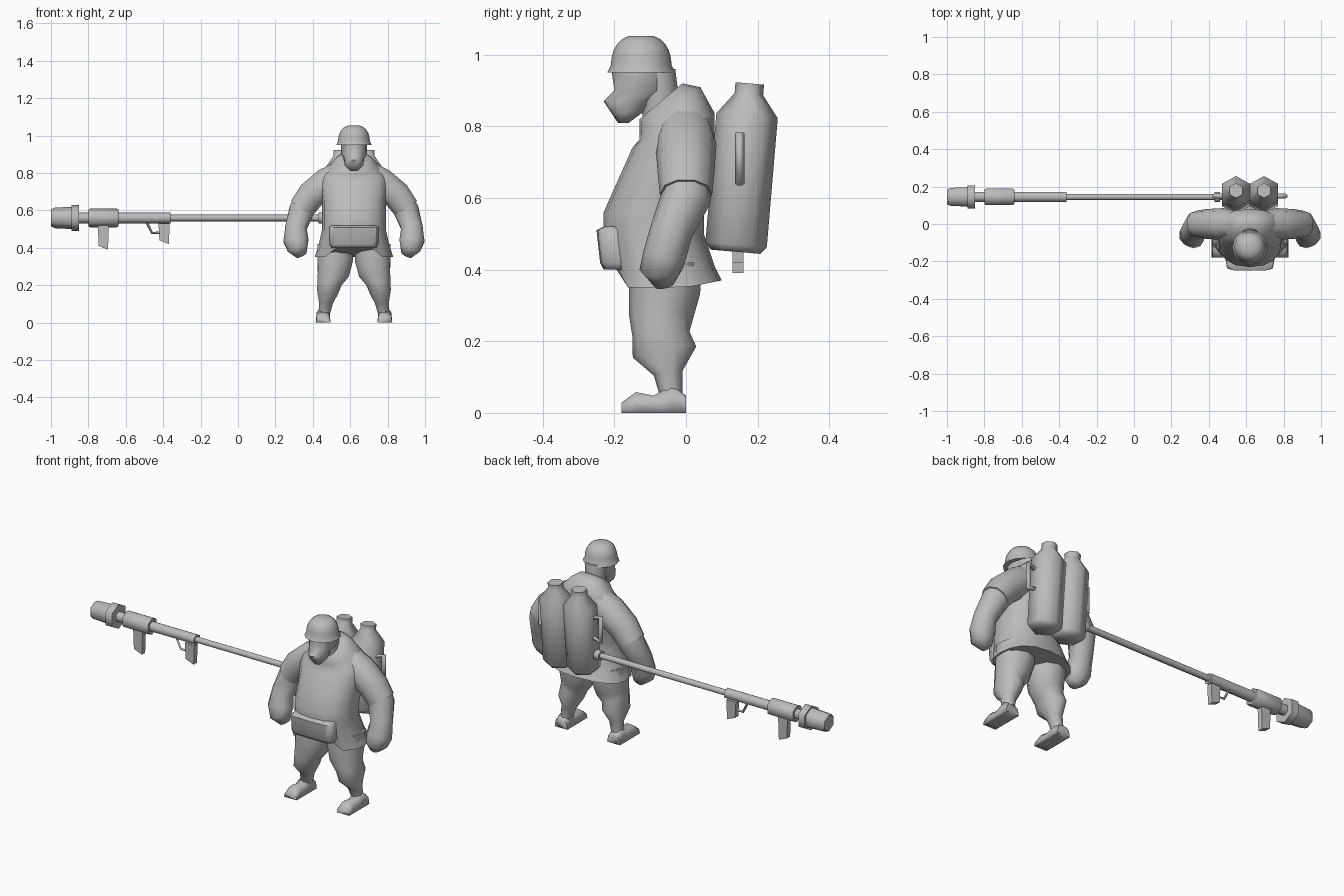
import bpy, bmesh
from math import sin, cos, pi, radians
from mathutils import Vector, Matrix

if "Cube" in bpy.data.objects:
    bpy.data.objects.remove(bpy.data.objects["Cube"])

FIGURE_X = .62     # the figure stands at one end of its long lance
X, Y, Z = Vector((1, 0, 0)), Vector((0, 1, 0)), Vector((0, 0, 1))

colour = (.5, .5, .5, 1)
grey = bpy.data.materials.new("plain grey")
grey.use_nodes = True
grey.diffuse_color = colour
grey.node_tree.nodes["Principled BSDF"].inputs["Base Color"].default_value = colour


def ring(centre, u, v, sides, power=1, turn=0):
    """Closed loop around the centre; a power below one makes it boxier."""
    def soft(value):
        return abs(value) ** power * (1 if value >= 0 else -1)
    angles = [2 * pi * i / sides + turn for i in range(sides)]
    return [Vector(centre) + u * soft(cos(a)) + v * soft(sin(a)) for a in angles]


def loft(name, rings, mirrored=False, origin_x=FIGURE_X):
    """Skin a row of loops, cap both ends, shade, and mirror if paired."""
    bm = bmesh.new()
    loops = [[bm.verts.new(point) for point in loop] for loop in rings]
    for lower, upper in zip(loops, loops[1:]):
        for i in range(len(lower)):
            bm.faces.new((lower[i - 1], lower[i], upper[i], upper[i - 1]))
    bm.faces.new(loops[0])
    bm.faces.new(loops[-1])
    bmesh.ops.recalc_face_normals(bm, faces=bm.faces)
    mesh = bpy.data.meshes.new(name)
    bm.to_mesh(mesh)
    bm.free()
    mesh.materials.append(grey)
    part = bpy.data.objects.new(name, mesh)
    part.location.x = origin_x
    bpy.context.collection.objects.link(part)
    bpy.ops.object.select_all(action='DESELECT')
    part.select_set(True)
    bpy.context.view_layer.objects.active = part
    bpy.ops.object.shade_smooth_by_angle(angle=radians(65))
    if mirrored:
        part.modifiers.new("other_side", 'MIRROR').use_mirror_merge = False
    return part


def stack(name, rows, sides=12, power=1, tilt=0):
    """Level loops from (height, front, back, half width); tilt slants those above the chest."""
    rings = []
    for height, front, back, width in rows:
        depth = (back - front) / 2
        slope = max(0, height - .75) * tilt
        rings.append(ring((0, front + depth, height), X * width, (Y + Z * slope) * depth, sides, power))
    return loft(name, rings)


def limb(name, rows, sides=10, turn=0, **options):
    """Tube through (x, y, z, radius, optional depth), square to its path."""
    points = [Vector(row[:3]) for row in rows]
    rings = []
    for i, (point, row) in enumerate(zip(points, rows)):
        course = points[min(i + 1, len(points) - 1)] - points[max(i - 1, 0)]
        across = Y.cross(course).normalized()
        along = course.cross(across).normalized()
        rings.append(ring(point, along * row[-1], across * row[3], sides, .95, turn))
    return loft(name, rings, **options)


# Coat: flared hem, raised at the front opening and falling lower there than behind
coat = stack("coat", [(.35, -.2, .1, .21), (.41, -.21, .08, .19), (.5, -.23, .05, .17), (.56, -.23, .05, .17),
                      (.65, -.19, .07, .17), (.74, -.15, .08, .18), (.8, -.13, .08, .17),
                      (.85, -.13, .04, .11), (.87, -.13, -.01, .08)], sides=16, power=.85, tilt=7)
hem = [v for v in coat.data.vertices if v.co.z < .36]
for v in hem:
    in_opening = v.co.y < -.1 and abs(v.co.x) < .12
    v.co.z = .4 if in_opening else v.co.z + max(0, v.co.y) * .2

# Neck, masked head and pouch on the belly
stack("neck", [(.8, -.12, -.01, .05), (.96, -.13, -.03, .06)])
stack("masked_head", [(.81, -.19, -.16, .02), (.84, -.21, -.12, .05), (.87, -.23, -.08, .05),
                      (.9, -.2, -.05, .07), (.97, -.21, -.04, .07)])
stack("belly_pouch", [(.4, -.23, -.15, .12), (.42, -.24, -.14, .13), (.51, -.25, -.14, .13),
                      (.52, -.23, -.15, .12)], power=.4)

# Helmet: a dome over a flared brim
dome = [(.97 + .086 * sin(a), .085 * cos(a) ** .7) for a in (i * pi / 12 for i in range(6))]
stack("helmet", [(height, -.125 - radius, -.125 + radius, radius) for height, radius in [(.95, .095)] + dome])

# Sleeves, forearms with fists, and baggy legs gathered above the boots
limb("sleeves", [(.07, 0, .8, .07), (.14, 0, .75, .085), (.23, 0, .68, .08), (.28, 0, .61, .073)], mirrored=True)
limb("forearms", [(.26, 0, .64, .07), (.28, 0, .6, .07), (.31, -.04, .51, .06), (.31, -.06, .44, .07, .06),
                  (.3, -.07, .4, .06), (.28, -.06, .36, .03)], mirrored=True)
limb("legs", [(.1, -.06, .42, .1), (.1, -.06, .34, .1), (.11, -.07, .27, .09), (.13, -.07, .22, .07, .08),
              (.14, -.06, .17, .06, .09), (.15, -.05, .11, .04), (.16, -.04, .04, .03)], mirrored=True)

# Boots with flat soles
boots = loft("boots", [ring((.165, y, 0), X * .04, Z * height, 10, .7)
                       for y, height in ((0, .05), (-.04, .08), (-.09, .05), (-.14, .06), (-.18, .03))], mirrored=True)
for v in boots.data.vertices:
    v.co.z = max(v.co.z, 0)

# Rank chevrons: thin plates lying on the sleeves
lay_down = Matrix.Rotation(radians(50), 3, 'Y')
edge = [(-.04, -.03), (0, .01), (.04, -.03)]
outline = edge + [(y, z + .035) for y, z in reversed(edge)]
loft("chevrons", [[Vector((.25, 0, .73)) + lay_down @ Vector((-z, y, lift)) for y, z in outline]
                  for lift in (-.004, .004)], mirrored=True)

# Pair of six-sided tanks, leaning back, with bracket handles on their outer sides
tank = [(.45, .07), (.47, .086), (.83, .086), (.89, .04), (.92, .04)]
limb("tanks", [(.075, .1 + height * .085, height, radius) for height, radius in tank], sides=6, mirrored=True)
handle = [(.13, .66), (.19, .64), (.19, .78), (.13, .76)]
limb("tank_handles", [(x, .15, z, .013) for x, z in handle], sides=6, mirrored=True)


def lance_part(name, *profile):
    """Six-sided turned piece on the lance axis, from (x, radius) pairs."""
    rows = [(x, .145, .56, radius) for x, radius in profile]
    limb(name, rows, sides=6, turn=pi / 6, origin_x=0)


# Lance from the tank fitting to the nozzle
lance_part("pipe", (-.88, .018), (.5, .018))
lance_part("pipe_fitting", (.43, .03), (.46, .03))
lance_part("receiver", (-.66, .03), (-.36, .03))
lance_part("front_guard", (-.8, .045), (-.79, .05), (-.65, .05), (-.64, .045))
lance_part("nozzle_neck", (-.86, .03), (-.79, .03))
lance_part("nozzle_collar", (-.89, .07), (-.85, .07))
lance_part("nozzle", (-1, .045), (-.98, .055), (-.88, .06))


def grip(name, x, bottom):
    """Flat handle hanging from the lance, narrower and cut at a slant below."""
    shape = [(x - .03, .53), (x + .03, .53), (x + .025, bottom), (x - .025, bottom + .02)]
    loft(name, [[Vector((px, y, pz)) for px, pz in shape] for y in (.13, .16)], origin_x=0)


# Grips and trigger guard
grip("front_grip", x=-.72, bottom=.39)
grip("rear_grip", x=-.395, bottom=.42)
guard = [(-.49, .54), (-.46, .48), (-.41, .48)]
limb("trigger_guard", [(x, .145, z, .007) for x, z in guard], sides=4, origin_x=0)
